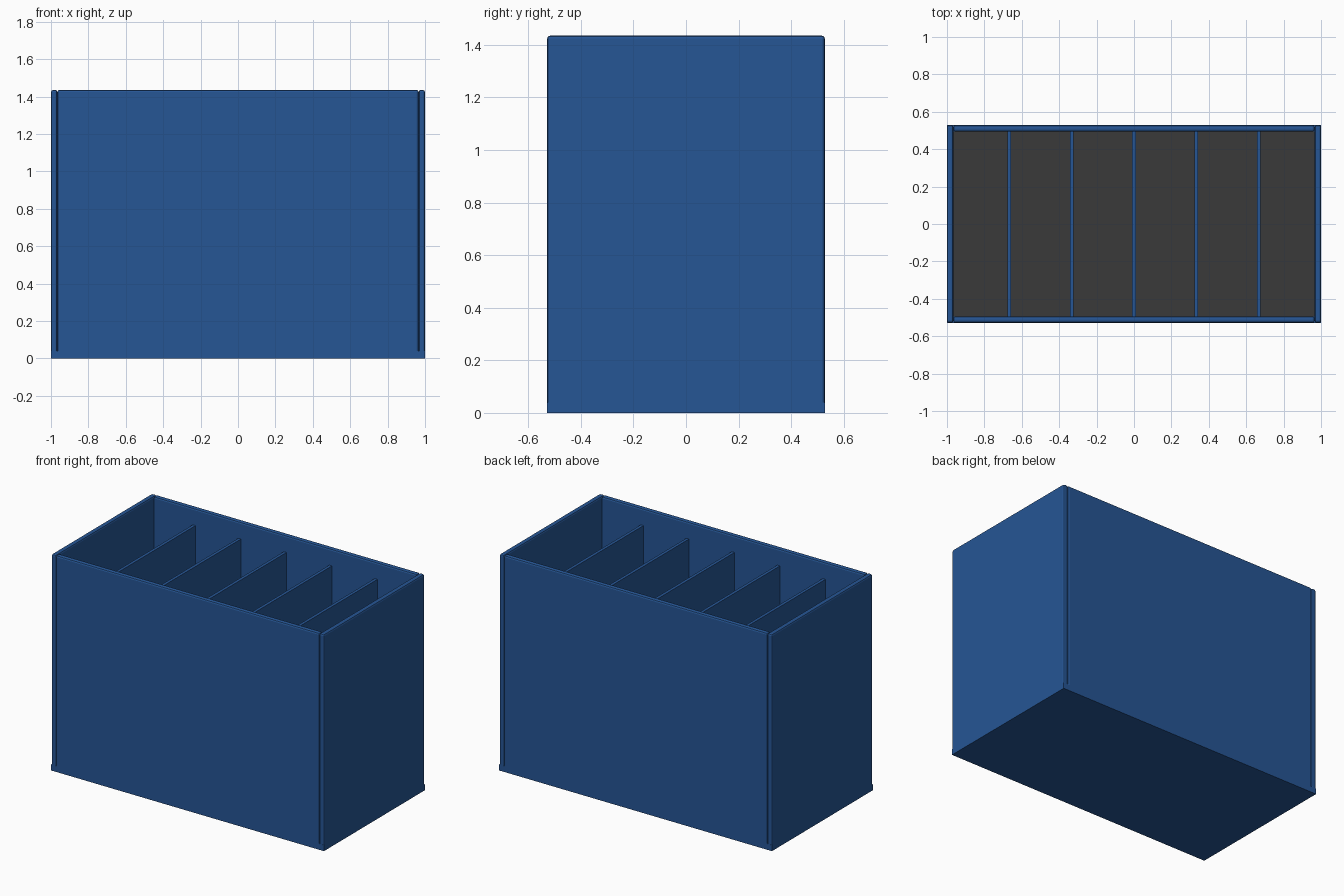
import bpy

if "Cube" in bpy.data.objects:
    bpy.data.objects.remove(bpy.data.objects["Cube"])


def material(name, rgb):
    m = bpy.data.materials.new(name)
    m.diffuse_color = (*rgb, 1.0)
    m.use_nodes = True
    m.node_tree.nodes["Principled BSDF"].inputs["Base Color"].default_value = m.diffuse_color
    return m


BLUE = material("blue board", (0.019, 0.092, 0.300))
GREY = material("dark grey floor", (0.041, 0.041, 0.041))

L, W, H = 1.0, 0.528, 1.435      # half length, half width, height
BASE, WALL = 0.04, 0.034         # base and wall thickness
DIV_TOP = 1.325                  # top of the dividers


def box(name, lo, hi, mat, bevel=0.0):
    """Axis-aligned box between two corners, with optional edge bevel."""
    bpy.ops.mesh.primitive_cube_add(
        size=1, location=[(a + b) / 2 for a, b in zip(lo, hi)])
    o = bpy.context.object
    o.name = name
    o.scale = [b - a for a, b in zip(lo, hi)]
    bpy.ops.object.transform_apply(location=False, rotation=False, scale=True)
    o.data.materials.append(mat)
    if bevel:
        b = o.modifiers.new("Edge bevel", "BEVEL")
        b.width = bevel
        b.segments = 2
    return o


# Base board and dark floor lining
box("base", (-L, -W, 0), (L, W, BASE), BLUE)
box("floor_lining", (-L + WALL, -W + WALL, BASE - 0.004),
    (L - WALL, W - WALL, BASE + 0.004), GREY)

# Four outer walls, their rounded lower edges sunk into the base
for side, s in (("left", -1), ("right", 1)):
    x = sorted((s * L, s * (L - WALL)))
    box(side + "_wall", (x[0], -W, 0.02), (x[1], W, H), BLUE, 0.011)
for side, s in (("front", -1), ("back", 1)):
    y = sorted((s * W, s * (W - WALL)))
    box(side + "_wall", (-L + WALL, y[0], 0.02), (L - WALL, y[1], H), BLUE, 0.011)

# Five evenly spaced dividers
for i in range(5):
    x = (i - 2) / 3
    box(f"divider_{i + 1}", (x - 0.01, -W + WALL, BASE),
        (x + 0.01, W - WALL, DIV_TOP), BLUE)
